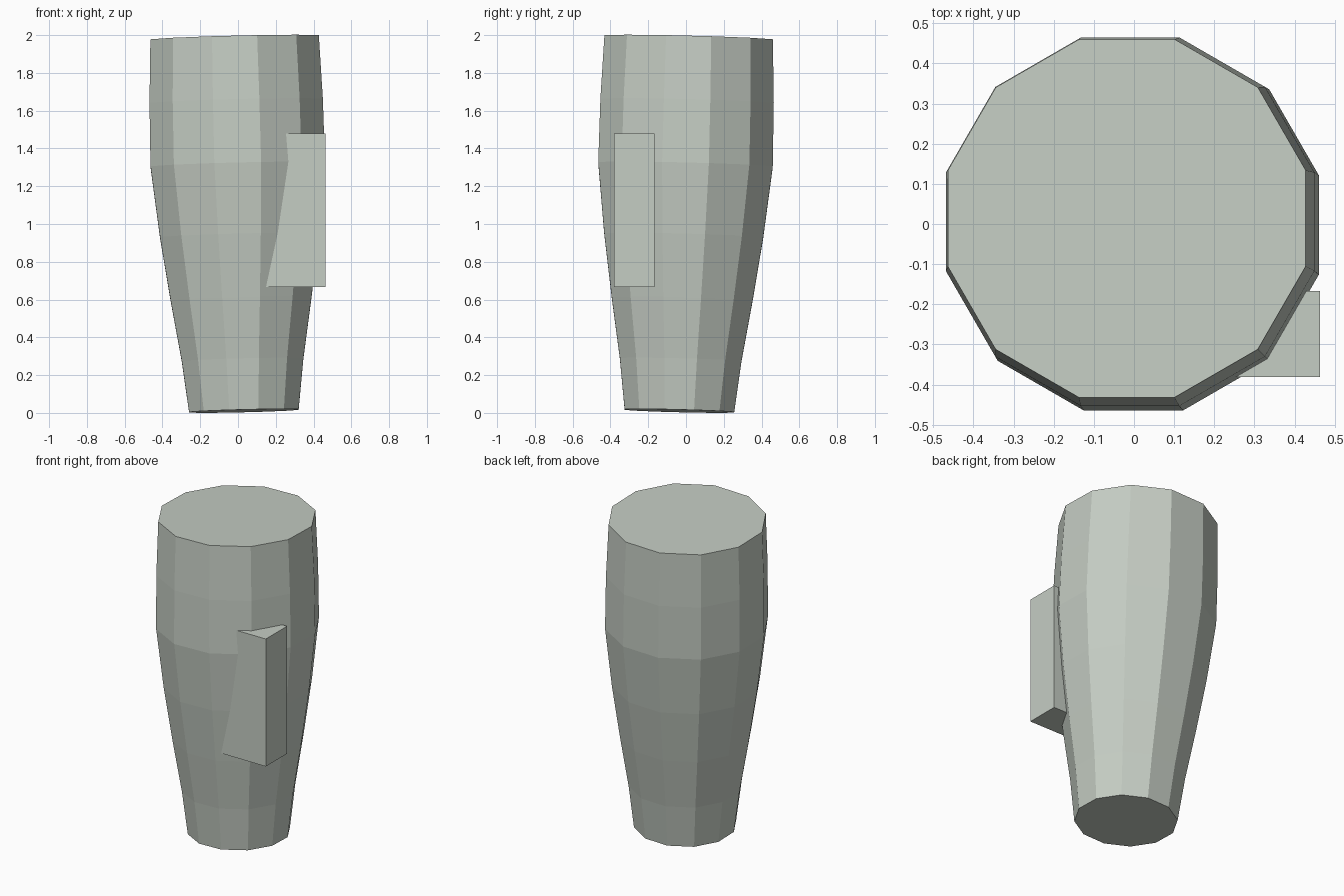
import bpy, bmesh, math
from mathutils import Vector

if "Cube" in bpy.data.objects:
    bpy.data.objects.remove(bpy.data.objects["Cube"])

SIDES = 12
mat = bpy.data.materials.new("pale grey green")
mat.diffuse_color = (0.56, 0.61, 0.55, 1)
mat.use_nodes = True
mat.node_tree.nodes["Principled BSDF"].inputs["Base Color"].default_value = mat.diffuse_color


def make_object(name, bm):
    bmesh.ops.recalc_face_normals(bm, faces=bm.faces)
    mesh = bpy.data.meshes.new(name)
    bm.to_mesh(mesh)
    bm.free()
    mesh.materials.append(mat)
    obj = bpy.data.objects.new(name, mesh)
    bpy.context.collection.objects.link(obj)
    return obj


# Tapered twelve-sided column along a slightly leaning axis
base = Vector((0.031, -0.035, 0.0105))
top = Vector((-0.018, 0.014, 1.986))
lean = Vector((0, 0, 1)).rotation_difference(top - base)
profile = [(0.0, 0.29), (0.137, 0.322), (0.30, 0.373), (0.47, 0.421),
           (0.66, 0.462), (0.83, 0.459), (1.0, 0.446)]  # (height fraction, apothem)

bm = bmesh.new()
rings = []
for t, apothem in profile:
    r = apothem / math.cos(math.pi / SIDES)
    centre = base.lerp(top, t)
    ring = []
    for i in range(SIDES):
        a = 2 * math.pi * (i + 0.5) / SIDES
        ring.append(bm.verts.new(centre + lean @ Vector((r * math.cos(a), r * math.sin(a), 0))))
    rings.append(ring)
for lo, hi in zip(rings, rings[1:]):
    for i in range(SIDES):
        j = (i + 1) % SIDES
        bm.faces.new((lo[i], lo[j], hi[j], hi[i]))
bm.faces.new(rings[0])
bm.faces.new(rings[-1])
make_object("tapered_column", bm)

# Upright block set into the front right side
lo, hi = Vector((0.14, -0.381, 0.666)), Vector((0.463, -0.167, 1.48))
bm = bmesh.new()
bmesh.ops.create_cube(bm, size=1)
for v in bm.verts:
    v.co = Vector([(lo[k] + hi[k]) / 2 + v.co[k] * (hi[k] - lo[k]) for k in range(3)])
make_object("side_block", bm)
